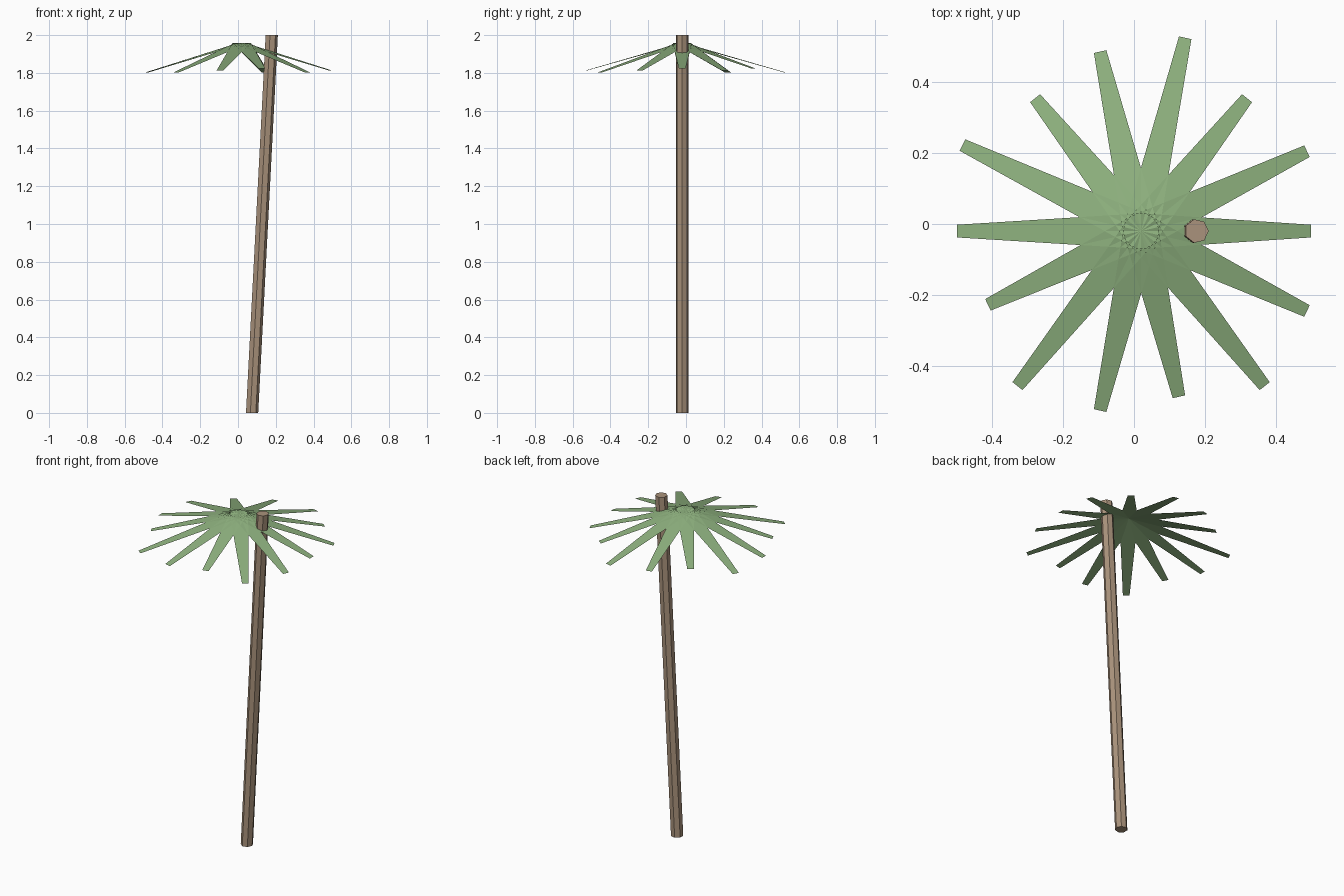
import bpy, bmesh, math
from mathutils import Vector, Matrix

if "Cube" in bpy.data.objects:
    bpy.data.objects.remove(bpy.data.objects["Cube"])


def material(name, color):
    m = bpy.data.materials.new(name)
    m.diffuse_color = (*color, 1)
    m.use_nodes = True
    m.node_tree.nodes["Principled BSDF"].inputs["Base Color"].default_value = m.diffuse_color
    return m


def add_object(name, bm, mat):
    mesh = bpy.data.meshes.new(name)
    bm.to_mesh(mesh)
    bm.free()
    mesh.materials.append(mat)
    obj = bpy.data.objects.new(name, mesh)
    bpy.context.collection.objects.link(obj)
    return obj


bark = material("bark", (0.40, 0.29, 0.20))
green = material("leaf_green", (0.27, 0.44, 0.21))

# Leaning seven-sided trunk: a cylinder sheared from its foot to its top
foot, top = Vector((0.073, -0.02, 0)), Vector((0.177, -0.02, 2))
bm = bmesh.new()
bmesh.ops.create_cone(bm, cap_ends=True, segments=7, radius1=0.034,
                      radius2=0.034, depth=2)
angle = max(bm.verts, key=lambda v: v.co.x).co
turn = Matrix.Rotation(-math.atan2(angle.y, angle.x), 3, 'Z')
for v in bm.verts:
    flat = turn @ Vector((v.co.x, v.co.y, 0))
    v.co = flat + foot.lerp(top, (v.co.z + 1) / 2)
add_object("trunk", bm, bark)

# Crown: tapered flat fronds in three lengths, drooping from one hub
COUNT, SLOPE = 14, 0.279
hub = Vector((0.02, -0.02, 1.958))
for i in range(1, COUNT + 1):
    reach = (0.56, 0.52, 0.48)[i % 3]
    drop = -reach * SLOPE
    bm = bmesh.new()
    spin = Matrix.Rotation(2 * math.pi * i / COUNT, 3, 'Z')
    outline = [(0, -0.05, 0), (reach, -0.018, drop),
               (reach, 0.018, drop), (0, 0.05, 0)]
    bm.faces.new([bm.verts.new(hub + spin @ Vector(p)) for p in outline])
    add_object(f"frond_{i:02d}", bm, green)
